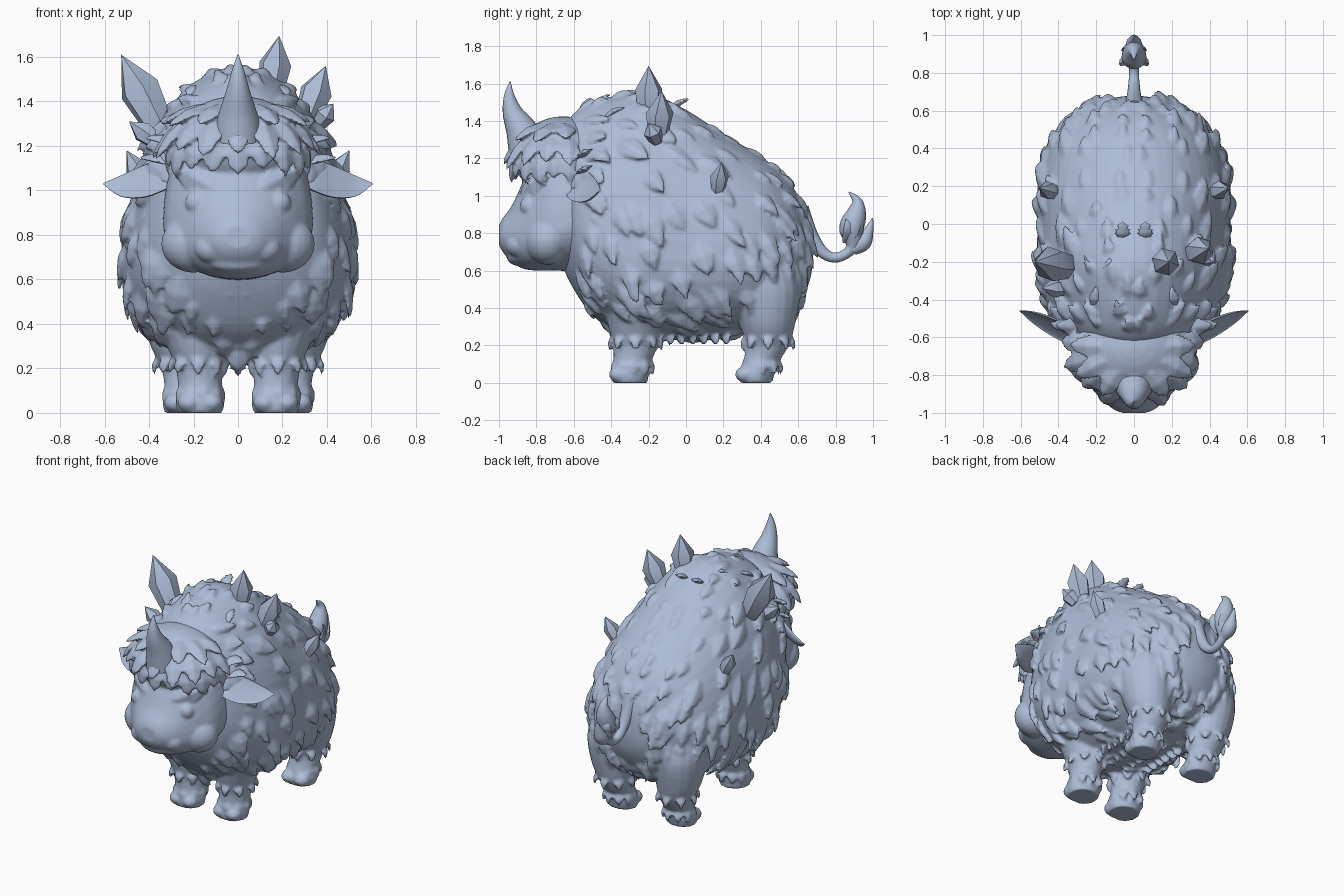
import bpy, bmesh, math, random
from mathutils import Vector as V, Matrix

if "Cube" in bpy.data.objects:
    bpy.data.objects.remove(bpy.data.objects["Cube"])

random.seed(4)
fur = bpy.data.materials.new("blue_grey")
fur.diffuse_color = (0.42, 0.51, 0.68, 1)
fur.use_nodes = True
fur.node_tree.nodes["Principled BSDF"].inputs["Base Color"].default_value = fur.diffuse_color


def finish(name, bm, fuse=0):
    """Make the object; fuse blends its overlapping pieces into one skin."""
    bmesh.ops.recalc_face_normals(bm, faces=bm.faces)
    me = bpy.data.meshes.new(name)
    bm.to_mesh(me)
    bm.free()
    me.materials.append(fur)
    ob = bpy.data.objects.new(name, me)
    bpy.context.collection.objects.link(ob)
    if fuse:
        m = ob.modifiers.new("fuse", 'REMESH')
        m.mode, m.voxel_size, m.use_smooth_shade = 'VOXEL', fuse, True
        s = ob.modifiers.new("soften", 'SMOOTH')
        s.factor, s.iterations = 0.5, 2


def spline(rows):
    """Smooth function through the rows, by row index."""
    def f(u):
        i = max(0, min(int(u), len(rows) - 2))
        t = u - i
        p = [rows[max(0, min(j, len(rows) - 1))] for j in range(i - 1, i + 3)]
        return [0.5 * (2 * b + (c - a) * t + (2 * a - 5 * b + 4 * c - d) * t * t
                       + (3 * b - a - 3 * c + d) * t ** 3) for a, b, c, d in zip(*p)]
    return f


def loft(bm, rows, ring, sides=32, steps=4):
    """Skin rings placed along a smooth run of rows."""
    f = spline(rows)
    rings = [[bm.verts.new(ring(f, k / steps, 2 * math.pi * s / sides)) for s in range(sides)]
             for k in range((len(rows) - 1) * steps + 1)]
    for a, b in zip(rings, rings[1:]):
        for s in range(sides):
            bm.faces.new((a[s - 1], a[s], b[s], b[s - 1]))
    bm.faces.new(rings[0])
    bm.faces.new(rings[-1])


def trunk_ring(f, u, a):
    # row: y, widest height, half width, top, bottom
    y, zc, hw, top, bot = f(u)
    c = math.cos(a)
    return V((hw * math.sin(a), y, zc + c * ((top - zc) if c > 0 else (zc - bot))))


def tube_ring(f, u, a):
    # row: y, z, radius, on the centre plane
    y, z, r = f(u)
    p, q = f(u - 0.02), f(u + 0.02)
    d = V((0, q[0] - p[0], q[1] - p[1])).normalized()
    return V((0, y, z)) + r * (V((1, 0, 0)) * math.cos(a) + V((0, -d.z, d.y)) * math.sin(a))


def ball(bm, loc, size, seg=24):
    m = Matrix.Translation(loc) @ Matrix.Diagonal((*size, 1))
    bmesh.ops.create_uvsphere(bm, u_segments=seg, v_segments=seg // 2, radius=1, matrix=m)


def tuft(bm, base, way, normal, length, width, lift=0.015):
    """Pointed, flattened lock of fur lying along a surface."""
    normal = normal.normalized()
    way = (way - normal * way.dot(normal)).normalized()
    side = way.cross(normal)
    rings = []
    for t, w, h in ((0, 0.6, -1), (0.4, 1, 0.5), (0.75, 0.65, 0.8)):
        c = base + way * length * t + normal * lift * h
        rings.append([bm.verts.new(c + o * width * w) for o in (
            side / 2, normal * 0.18, -side / 2, -normal * 0.22)])
    tip = bm.verts.new(base + way * length + normal * lift * 0.4)
    for s in range(4):
        for a, b in zip(rings, rings[1:]):
            bm.faces.new((a[s], a[s - 1], b[s - 1], b[s]))
        bm.faces.new((rings[2][s], rings[2][s - 1], tip))
    bm.faces.new(rings[0])


def crystal(bm, base, tip, r):
    base, tip = V(base), V(tip)
    x = (tip - base).orthogonal().normalized()
    y = (tip - base).normalized().cross(x)
    def ring(t, k):
        return [bm.verts.new(base.lerp(tip, t) + r * k * (
            x * math.cos(s * math.pi / 3) + y * math.sin(s * math.pi / 3))) for s in range(6)]
    a, b, top = ring(-0.1, 0.7), ring(0.5, 1), bm.verts.new(tip)
    for s in range(6):
        bm.faces.new((a[s], a[s - 1], b[s - 1], b[s]))
        bm.faces.new((b[s], b[s - 1], top))
    bm.faces.new(a)


# body
BODY = [(-.66, .95, .22, 1.36, .62), (-.6, .85, .35, 1.44, .50), (-.5, .75, .43, 1.5, .36),
        (-.35, .68, .49, 1.54, .26), (-.2, .66, .515, 1.55, .23), (0, .65, .51, 1.46, .23),
        (.2, .65, .51, 1.33, .24), (.4, .65, .455, 1.21, .28), (.52, .66, .37, 1.11, .33),
        (.6, .67, .27, 1.0, .42), (.66, .68, .14, .86, .54), (.68, .68, .02, .70, .66)]
bm = bmesh.new()
loft(bm, BODY, trunk_ring, 48)
# coat: locks flowing back along the spine and down the sides
f = spline(BODY)
for row in range(13):
    for k in range(9):
        u = 1.3 + row * 0.66 + random.uniform(-.25, .25)
        a = math.pi * (k + 0.5 + random.uniform(-.4, .4)) / 9
        for b in (a, -a):
            p = trunk_ring(f, u, b)
            n = (trunk_ring(f, u, b + .02) - trunk_ring(f, u, b - .02)).cross(
                trunk_ring(f, u + .02, b) - trunk_ring(f, u - .02, b))
            if n.dot(p - V((0, p.y * .8, .66))) < 0:
                n = -n
            way = V((0, .8 * abs(math.cos(a)) + .25, -math.sin(a) - .1))
            if a > 2.5:
                way = V((0, .5, -1))
            size = 0.65 if a < 0.6 or a > 2.5 else 1
            tuft(bm, p, way, n, random.uniform(.17, .25) * size, random.uniform(.08, .12) * size,
                 random.uniform(.004, .016))
# chest bib ending in a point
for i in range(4):
    for x in (-.24, -.12, 0, .12, .24):
        tuft(bm, V((x, -.595 + i * .065 + abs(x) * .4, .62 - i * .1 + abs(x) * .15)),
             V((x * -.4, .3, -1)), V((x, -1, -.5)), .18, .11)
tuft(bm, V((0, -.40, .33)), V((0, .2, -1)), V((0, -1, -.2)), .15, .14, 0)
# belly fringe
for i in range(7):
    for x in (-.18, -.06, .06, .18):
        tuft(bm, V((x, -.15 + i * .06, .27)), V((0, .4, -1)), V((x * 3, -.6, 0)), .075, .09, 0)
# ruff around the face
for i in range(13):
    a = math.pi * (i + .5) / 13
    for s in (math.sin(a), -math.sin(a)):
        c = math.cos(a)
        for y, r in ((-.62, .31), (-.54, .38)):
            tuft(bm, V((r * s, y, .93 + c * (r + .1))), V((s * .5, .7, c * .3 - .7)),
                 V((s, -.5, c)), .19, .11)

# legs with cloven hooves and ankle fur
FRONT = [(0, .17, -.30, .10, .095), (.05, .17, -.30, .11, .10), (.1, .17, -.29, .10, .10),
         (.2, .175, -.27, .105, .12), (.32, .19, -.27, .14, .15), (.5, .23, -.25, .19, .2),
         (.65, .26, -.22, .17, .17)]
BACK = [(0, .23, .375, .10, .085), (.05, .23, .38, .11, .095), (.1, .23, .395, .10, .095),
        (.2, .235, .435, .11, .115), (.32, .25, .435, .15, .15), (.5, .26, .42, .17, .19),
        (.65, .26, .40, .15, .16)]
for sx in (1, -1):
    for rows in (FRONT, BACK):
        def leg_ring(f, u, a):
            z, x, y, rx, ry = f(u)
            return V((sx * x + rx * math.cos(a), y + ry * math.sin(a), z))
        loft(bm, rows, leg_ring, 20)
        for t in (-.05, .05):
            ball(bm, (sx * rows[0][1] + t, rows[0][2] - .055, .045), (.053, .058, .045), 16)
        for u, n in ((2.3, 9), (3.5, 8)):
            for k in range(n):
                a = 2 * math.pi * k / n
                tuft(bm, leg_ring(spline(rows), u, a), V((0, 0, -1)),
                     V((math.cos(a), math.sin(a), 0)), .09, .07, .008)
finish("furry_body_and_legs", bm, .011)

# head
HEAD = [(-1.0, .79, .06, .84, .74), (-.98, .78, .11, .88, .70), (-.93, .78, .17, .95, .645),
        (-.87, .77, .225, 1.08, .61), (-.8, .78, .28, 1.23, .6), (-.7, .82, .33, 1.36, .6),
        (-.55, .88, .33, 1.4, .6), (-.42, .9, .26, 1.3, .66)]
bm = bmesh.new()
loft(bm, HEAD, trunk_ring, 40)
# nose pad, lower lip, nostril rims, cheeks, eyes and heavy brows
ball(bm, (0, -.94, .83), (.11, .055, .07))
ball(bm, (0, -.89, .675), (.13, .07, .05))
for sx in (1, -1):
    ball(bm, (sx * .07, -.962, .79), (.045, .033, .045))
    ball(bm, (sx * .11, -.895, .74), (.085, .07, .07))
    ball(bm, (sx * .2, -.74, .76), (.145, .12, .13))
    ball(bm, (sx * .18, -.838, .945), (.058, .05, .055))
    tuft(bm, V((sx * .29, -.76, 1.11)), V((-sx * .24, -.15, -.13)), V((sx * .5, -1, .2)), .28, .12)
    tuft(bm, V((sx * .28, -.78, .865)), V((-sx * .2, -.13, .01)), V((sx * .7, -1, 0)), .18, .06, .004)

# hair cap with hanging fringe
C, R = V((0, -.655, 1.2)), V((.3, .26, .225))
ball(bm, C, R, 32)
for level, count, ln in ((.1, 11, .15), (.5, 9, .19), (.95, 7, .2)):
    for i in range(count):
        a = math.pi * (i + .5) / count * 1.2 - .1 * math.pi
        d = V((math.cos(a) * math.cos(level), -math.sin(a) * math.cos(level), math.sin(level)))
        p = C + V((d.x * R.x, d.y * R.y, d.z * R.z))
        n = V((d.x / R.x, d.y / R.y, d.z / R.z))
        tuft(bm, p, V((d.x * .7, d.y * .5, -1)), n, ln * random.uniform(.85, 1.15), .13, .006)
# locks above the ears and along the crown
for sx in (1, -1):
    for z, ln in ((1.13, .2), (1.22, .17)):
        tuft(bm, V((sx * .26, -.55, z)), V((sx, .25, -.25)), V((0, -.4, 1)), ln, .11)
    tuft(bm, V((sx * .27, -.62, 1.2)), V((sx * .1, .15, -1)), V((sx, -.2, 0)), .22, .16, .02)
    for x, y in ((.08, -.5), (.2, -.45), (.13, -.3), (.06, -.1)):
        tuft(bm, V((sx * x, y, 1.5 - abs(y + .25) * .2 - x * x)), V((0, 1, .35)), V((0, -.35, 1)), .14, .1)
finish("head_with_hair", bm, .01)

# horn
bm = bmesh.new()
loft(bm, [(-.84, 1.24, .11), (-.875, 1.34, .088), (-.925, 1.44, .056), (-.945, 1.53, .03),
          (-.94, 1.61, .003)], tube_ring, 20)
finish("horn", bm)

# ears: cupped leaves
EAR = [(.26, -.6, 1.09, .06), (.34, -.59, 1.07, .085), (.43, -.55, 1.04, .085),
       (.53, -.5, 1.02, .055), (.605, -.46, 1.03, .004)]
for sx, side in ((1, "right"), (-1, "left")):
    def ear_ring(f, u, a):
        x, y, z, w = f(u)
        s = math.sin(a)
        p = V((x, y, z)) + w * (V((0, .55, .83)) * math.cos(a)
                                + V((.25, -.8, .54)) * (.45 * s if s < 0 else -.12 * s))
        return V((p.x * sx, p.y, p.z))
    bm = bmesh.new()
    loft(bm, EAR, ear_ring, 20)
    finish(side + "_ear", bm)

# tail with a two-pronged tuft
bm = bmesh.new()
loft(bm, [(.6, .92, .06), (.67, .78, .04), (.74, .69, .03), (.81, .67, .026), (.88, .71, .03),
          (.895, .77, .052), (.885, .83, .066), (.91, .9, .055), (.915, .97, .028),
          (.87, 1.02, .003)], tube_ring, 16)
loft(bm, [(.89, .71, .03), (.945, .75, .045), (.975, .81, .028), (.998, .88, .003)], tube_ring, 12)
for x, y, ln in ((.03, .92, .12), (-.03, .92, .12), (.04, .87, .13), (-.04, .87, .13)):
    tuft(bm, V((x, y, .75)), V((x * .6, y - .88, .11)), V((x, y - .85, 0)), ln, .07, .03)
finish("tail", bm)

# crystals on the back
bm = bmesh.new()
for base, tip, r in (((-.36, -.22, 1.3), (-.525, -.2, 1.61), .095), ((.15, -.2, 1.44), (.185, -.2, 1.695), .075),
                     ((.31, -.15, 1.33), (.395, -.13, 1.56), .075), ((-.37, -.34, 1.22), (-.49, -.34, 1.31), .05),
                     ((.36, -.16, 1.3), (.43, -.2, 1.39), .05), ((.42, .17, 1.03), (.5, .19, 1.18), .05),
                     ((-.42, .17, 1.03), (-.5, .19, 1.18), .05)):
    crystal(bm, base, tip, r)
finish("crystals", bm)

bpy.ops.object.select_all(action='SELECT')
bpy.context.view_layer.objects.active = bpy.data.objects["horn"]
bpy.ops.object.shade_smooth_by_angle(angle=math.radians(45))
